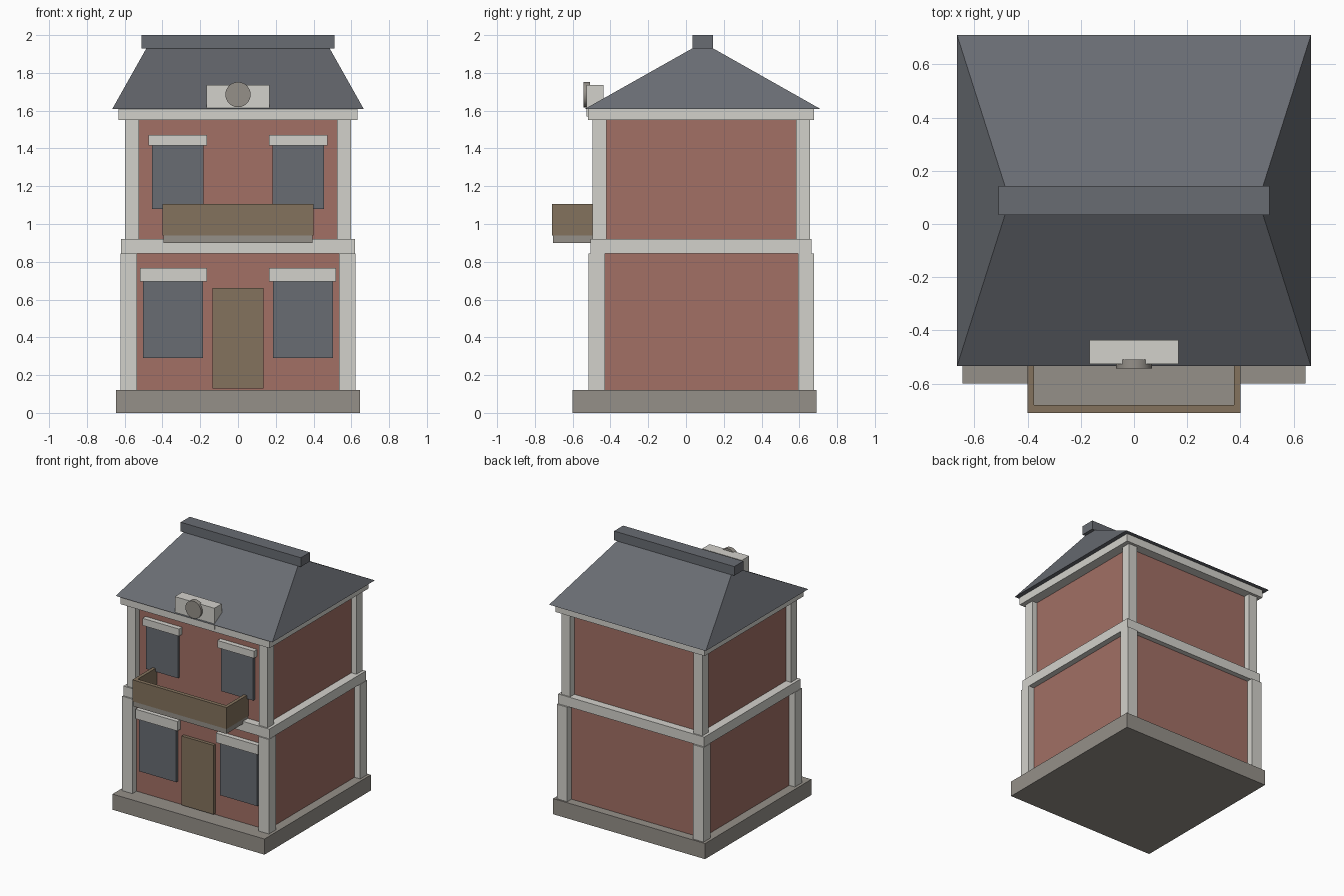
import bpy, bmesh, math

if "Cube" in bpy.data.objects:
    bpy.data.objects.remove(bpy.data.objects["Cube"])


def material(name, rgb):
    m = bpy.data.materials.new(name)
    m.diffuse_color = (*rgb, 1)
    m.use_nodes = True
    m.node_tree.nodes["Principled BSDF"].inputs["Base Color"].default_value = m.diffuse_color
    return m


BRICK = material("brick", (0.36, 0.16, 0.13))
TRIM = material("trim", (0.65, 0.64, 0.60))
STONE = material("stone", (0.30, 0.28, 0.25))
SLATE = material("slate", (0.14, 0.15, 0.17))
WOOD = material("wood", (0.23, 0.17, 0.11))


def frustum(name, lower, upper, z0, z1, mat):
    """Block between two rectangles (x0, x1, y0, y1) at heights z0 and z1."""
    bm = bmesh.new()
    rings = []
    for (x0, x1, y0, y1), z in ((lower, z0), (upper, z1)):
        rings.append([bm.verts.new((x, y, z)) for x, y in
                      ((x0, y0), (x1, y0), (x1, y1), (x0, y1))])
    a, b = rings
    bm.faces.new(a[::-1])
    bm.faces.new(b)
    for i in range(4):
        j = (i + 1) % 4
        bm.faces.new((a[i], a[j], b[j], b[i]))
    me = bpy.data.meshes.new(name)
    bm.to_mesh(me)
    bm.free()
    me.materials.append(mat)
    ob = bpy.data.objects.new(name, me)
    bpy.context.collection.objects.link(ob)
    return ob


def box(name, x0, x1, y0, y1, z0, z1, mat):
    r = (x0, x1, y0, y1)
    return frustum(name, r, r, z0, z1, mat)


def pair(name, x0, x1, *rest):
    """Matching boxes on the left and right."""
    box(name + "_right", x0, x1, *rest)
    box(name + "_left", -x1, -x0, *rest)


# Plinth, brick storeys, floor band and cornice
box("plinth", -0.645, 0.645, -0.60, 0.69, 0, 0.12, STONE)
box("lower_wall", -0.575, 0.575, -0.465, 0.625, 0.12, 0.85, BRICK)
box("upper_wall", -0.555, 0.555, -0.445, 0.605, 0.90, 1.56, BRICK)
box("floor_band", -0.62, 0.62, -0.505, 0.665, 0.845, 0.92, TRIM)
box("cornice", -0.632, 0.632, -0.52, 0.677, 1.55, 1.61, TRIM)

# Corner pillars
pair("lower_front_pillar", 0.535, 0.623, -0.515, -0.43, 0.12, 0.845, TRIM)
pair("lower_back_pillar", 0.535, 0.623, 0.592, 0.677, 0.12, 0.845, TRIM)
pair("upper_front_pillar", 0.524, 0.598, -0.494, -0.42, 0.92, 1.55, TRIM)
pair("upper_back_pillar", 0.524, 0.598, 0.582, 0.656, 0.92, 1.55, TRIM)

# Hipped roof and ridge cap
frustum("roof", (-0.665, 0.665, -0.534, 0.71), (-0.485, 0.485, 0.034, 0.143),
        1.61, 1.93, SLATE)
box("ridge_cap", -0.51, 0.51, 0.034, 0.143, 1.93, 2.0, SLATE)

# Door, windows and lintels
box("door", -0.135, 0.135, -0.49, -0.455, 0.13, 0.66, WOOD)
pair("lower_window", 0.185, 0.503, -0.485, -0.455, 0.29, 0.695, SLATE)
pair("lower_lintel", 0.163, 0.52, -0.502, -0.455, 0.695, 0.768, TRIM)
pair("upper_window", 0.183, 0.455, -0.465, -0.435, 1.08, 1.415, SLATE)
pair("upper_lintel", 0.163, 0.473, -0.482, -0.435, 1.415, 1.47, TRIM)

# Balcony slab and parapet
box("balcony_slab", -0.395, 0.395, -0.705, -0.44, 0.90, 0.945, STONE)
box("balcony_front", -0.40, 0.40, -0.71, -0.68, 0.94, 1.105, WOOD)
pair("balcony_side", 0.375, 0.40, -0.68, -0.44, 0.94, 1.105, WOOD)

# Roof gable block with round plaque
box("gable_block", -0.168, 0.168, -0.526, -0.436, 1.57, 1.735, TRIM)
bpy.ops.mesh.primitive_cylinder_add(vertices=24, radius=0.067, depth=0.034,
                                    location=(0, -0.526, 1.685),
                                    rotation=(math.pi / 2, 0, 0))
plaque = bpy.context.object
plaque.name = "round_plaque"
plaque.data.materials.append(STONE)
bpy.ops.object.shade_smooth_by_angle()
